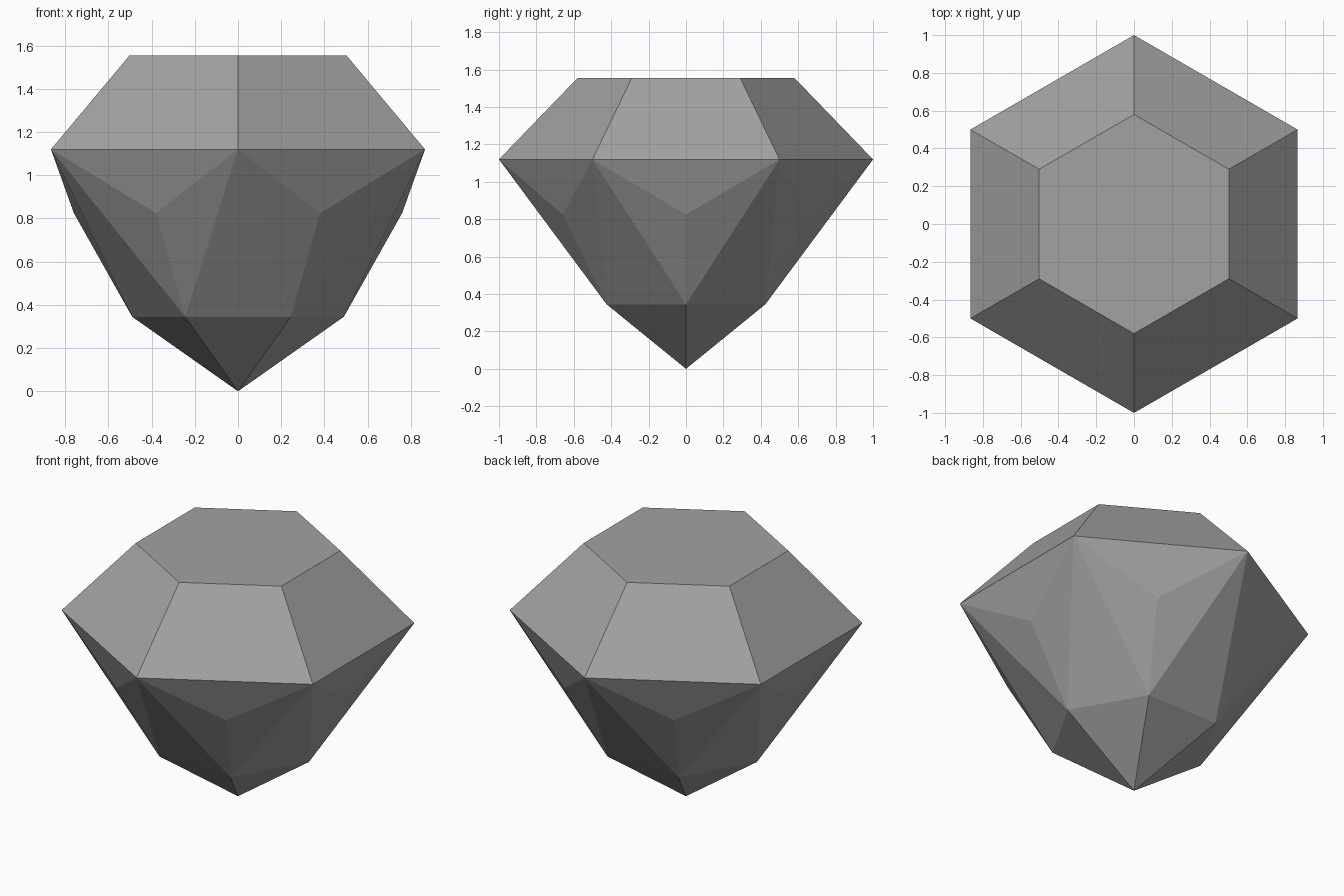
import bpy
import bmesh
from math import cos, sin, radians

cube = bpy.data.objects.get("Cube")
if cube:
    bpy.data.objects.remove(cube, do_unlink=True)

SIDES = 6
GREY = (0.36, 0.36, 0.36, 1.0)

stone = bpy.data.materials.new("stone_grey")
stone.use_nodes = True
stone.diffuse_color = GREY
stone.node_tree.nodes["Principled BSDF"].inputs["Base Color"].default_value = GREY

bm = bmesh.new()


def ring(radius, z, start):
    """Regular ring of vertices, first one at the start angle."""
    step = 360 / SIDES
    angles = [radians(start + step * i) for i in range(SIDES)]
    return [bm.verts.new((radius * cos(a), radius * sin(a), z)) for a in angles]


# Crown corners point to the front; pavilion points sit at the side middles
table = ring(0.58, 1.555, -30)
girdle = ring(1.0, 1.12, -30)
middle = ring(0.76, 0.825, 0)
lower = ring(0.49, 0.345, 0)
tip = bm.verts.new((0, 0, 0))

bm.faces.new(table)
for i in range(SIDES):
    j = (i + 1) % SIDES
    # Crown facet
    bm.faces.new((girdle[i], girdle[j], table[j], table[i]))
    # Three facets around each side's middle point
    bm.faces.new((girdle[j], girdle[i], middle[i]))
    bm.faces.new((girdle[i], lower[i], middle[i]))
    bm.faces.new((girdle[j], middle[i], lower[i]))
    # Corner facet below each girdle corner
    bm.faces.new((girdle[j], lower[i], lower[j]))
    # Tip facet
    bm.faces.new((lower[j], lower[i], tip))

bmesh.ops.recalc_face_normals(bm, faces=bm.faces)
mesh = bpy.data.meshes.new("cut_gem")
bm.to_mesh(mesh)
bm.free()
mesh.materials.append(stone)
gem = bpy.data.objects.new("cut_gem", mesh)
bpy.context.collection.objects.link(gem)
